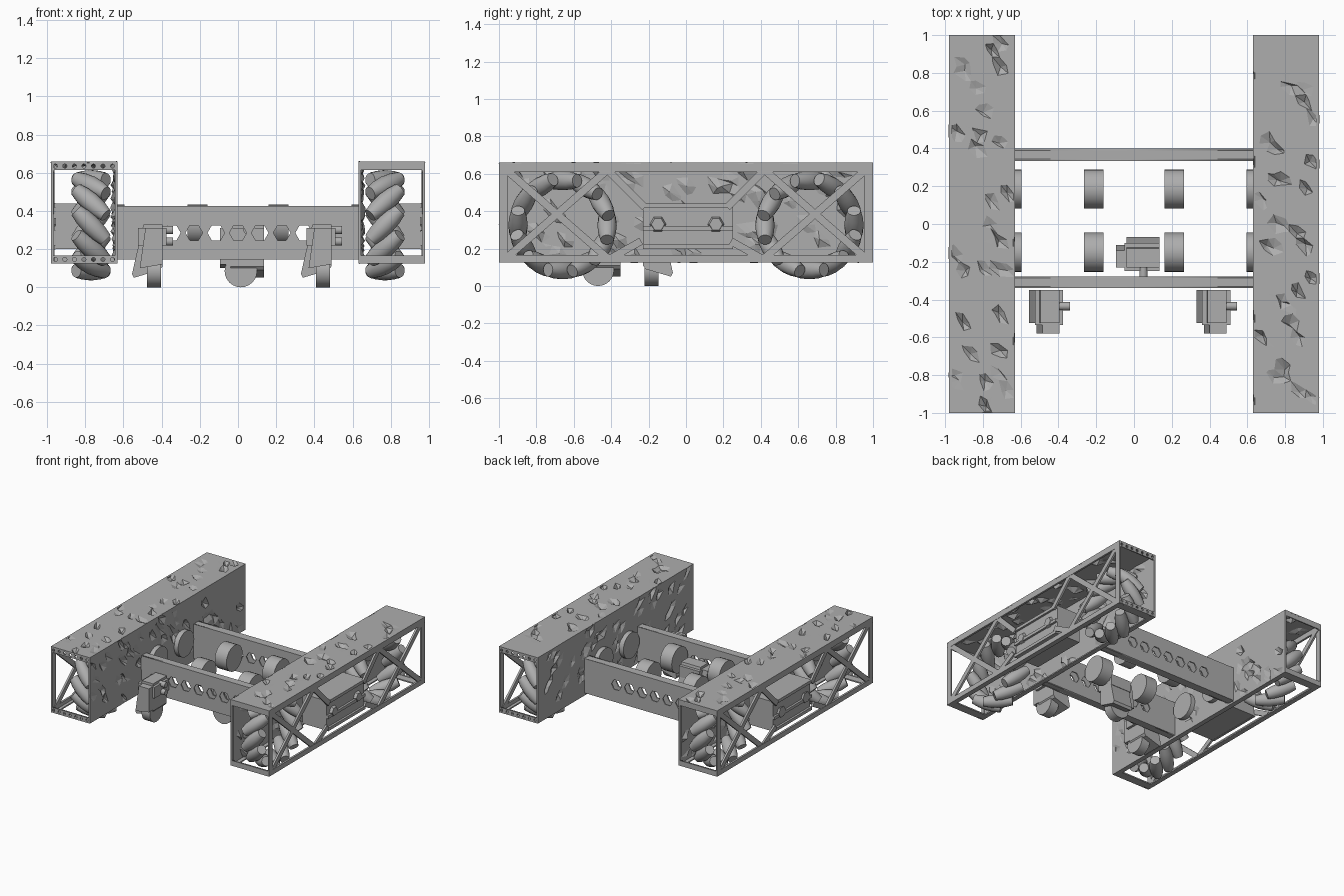
import bpy, bmesh, math, random
from mathutils import Matrix, Vector

random.seed(4)
cube = bpy.data.objects.get("Cube")
if cube:
    bpy.data.objects.remove(cube, do_unlink=True)

grey = bpy.data.materials.new("plain grey")
grey.use_nodes = True
grey.diffuse_color = (0.42, 0.42, 0.42, 1)
grey.node_tree.nodes["Principled BSDF"].inputs["Base Color"].default_value = grey.diffuse_color


def finish(name, bm, matrix=Matrix()):
    bm.transform(matrix)
    bmesh.ops.recalc_face_normals(bm, faces=bm.faces)
    mesh = bpy.data.meshes.new(name)
    bm.to_mesh(mesh)
    bm.free()
    mesh.materials.append(grey)
    ob = bpy.data.objects.new(name, mesh)
    bpy.context.collection.objects.link(ob)
    return ob


def smooth(ob):
    bpy.ops.object.select_all(action='DESELECT')
    ob.select_set(True)
    bpy.context.view_layer.objects.active = ob
    bpy.ops.object.shade_smooth_by_angle(angle=math.radians(35))


def box(name, low, high, matrix=Matrix()):
    low, high = Vector(low), Vector(high)
    bm = bmesh.new()
    bmesh.ops.create_cube(bm, size=1)
    bm.transform(Matrix.Translation((low + high) / 2) @ Matrix.Diagonal((*(high - low), 1)))
    return finish(name, bm, matrix)


def lathe(name, centre, axis, profile, matrix=Matrix(), sides=24):
    """Solid of revolution; profile holds (distance along axis, radius) pairs."""
    bm = bmesh.new()
    rings = []
    for d, r in profile:
        rings.append([bm.verts.new((r * math.cos(k * math.tau / sides),
                                    r * math.sin(k * math.tau / sides), d)) for k in range(sides)])
    for a, b in zip(rings, rings[1:]):
        for k in range(sides):
            n = (k + 1) % sides
            bm.faces.new((a[k], a[n], b[n], b[k]))
    bm.faces.new(rings[0])
    bm.faces.new(rings[-1])
    turn = Vector(axis).to_track_quat('Z', 'Y').to_matrix().to_4x4()
    ob = finish(name, bm, matrix @ Matrix.Translation(centre) @ turn)
    smooth(ob)


def disc(name, centre, axis, radius, width, matrix=Matrix()):
    h = width / 2
    lathe(name, centre, axis, [(-h, radius), (h, radius)], matrix)


def prism(name, profile, y0, y1, matrix=Matrix()):
    """Extrude an (x, z) outline along y."""
    bm = bmesh.new()
    face = bm.faces.new([bm.verts.new((x, y0, z)) for x, z in profile])
    out = bmesh.ops.extrude_face_region(bm, geom=[face])
    moved = [v for v in out["geom"] if isinstance(v, bmesh.types.BMVert)]
    bmesh.ops.translate(bm, verts=moved, vec=(0, y1 - y0, 0))
    return finish(name, bm, matrix)


def perforated(name, centre, width, height, holes, radius, sides):
    """Upright plate across x with a row of round holes."""
    curve = bpy.data.curves.new(name, 'CURVE')
    curve.dimensions, curve.fill_mode, curve.extrude = '2D', 'BOTH', 0.005

    def loop(points):
        sp = curve.splines.new('POLY')
        sp.points.add(len(points) - 1)
        for p, (x, y) in zip(sp.points, points):
            p.co = (x, y, 0, 1)
        sp.use_cyclic_u = True

    w, h = width / 2, height / 2
    loop([(-w, -h), (w, -h), (w, h), (-w, h)])
    for hx in holes:
        loop([(hx + radius * math.cos(k * math.tau / sides),
               radius * math.sin(k * math.tau / sides)) for k in range(sides)])
    temp = bpy.data.objects.new(name + "_outline", curve)
    bpy.context.collection.objects.link(temp)
    bpy.context.view_layer.update()
    mesh = bpy.data.meshes.new_from_object(temp.evaluated_get(bpy.context.evaluated_depsgraph_get()))
    bpy.data.objects.remove(temp, do_unlink=True)
    mesh.transform(Matrix.Translation(centre) @ Matrix.Rotation(math.pi / 2, 4, 'X'))
    mesh.materials.clear()
    mesh.materials.append(grey)
    bpy.context.collection.objects.link(bpy.data.objects.new(name, mesh))


def dented_sheet(name, width, length, matrix, depth):
    """Thin sheet with scattered chipped dents pushed along its normal."""
    bm = bmesh.new()
    nx, ny = round(width / 0.04), round(length / 0.04)
    bmesh.ops.create_grid(bm, x_segments=nx, y_segments=ny, size=0.5)
    bm.transform(Matrix.Diagonal((width, length, 1, 1)))
    bmesh.ops.triangulate(bm, faces=bm.faces)
    for v in bm.verts:
        if not v.is_boundary:
            v.co += Vector((random.uniform(-1, 1), random.uniform(-1, 1), 0)) * 0.015
            if random.random() < 0.09:
                v.co.z += depth * random.uniform(0.3, 1)
    ob = finish(name, bm, matrix)
    mod = ob.modifiers.new("thickness", 'SOLIDIFY')
    mod.thickness, mod.offset = 0.008, 0


def strut(name, x, a, b, width=0.04):
    """Flat bar in the side plane from (y, z) point a to b."""
    a, b = Vector((x, *a)), Vector((x, *b))
    half, run = width / 2, (b - a).length
    d = (b - a).normalized()
    side = Vector((1, 0, 0))
    m = Matrix((side, d, side.cross(d))).transposed().to_4x4()
    box(name, (-0.008, 0, -half), (0.008, run, half), Matrix.Translation(a) @ m)


INNER, OUTER, BOTTOM, TOP = 0.635, 0.98, 0.125, 0.66
MID = (INNER + OUTER) / 2
upright = Matrix(((0, 0, 1), (1, 0, 0), (0, 1, 0))).to_4x4()

for s, side in ((1, "left"), (-1, "right")):
    def pod_box(part, low, high):
        box(f"{side}_{part}", (s * low[0], *low[1:]), (s * high[0], *high[1:]))

    # Solid top and inner wall of the pod
    dented_sheet(f"{side}_pod_top", OUTER - INNER, 2,
                 Matrix.Translation((s * MID, 0, TOP - 0.004)), -0.035)
    dented_sheet(f"{side}_pod_inner_wall", 2, TOP - BOTTOM,
                 Matrix.Translation((s * INNER, 0, (TOP + BOTTOM) / 2)) @ upright, s * 0.03)

    # Outer frame rails and lower edges
    for part, z0, z1 in (("top_rail", 0.61, TOP), ("bottom_rail", BOTTOM, 0.165)):
        pod_box(part, (0.964, -1, z0), (OUTER, 1, z1))
    for part, x0, x1 in (("outer_lip", 0.94, OUTER), ("inner_lip", INNER, 0.67)):
        pod_box(part, (x0, -1, BOTTOM), (x1, 1, 0.135))

    for e, end in ((-1, "front"), (1, "back")):
        # End posts and perforated end bars
        pod_box(f"{end}_post", (0.968, e * 0.955, BOTTOM), (OUTER, e, TOP))
        pod_box(f"{end}_inner_post", (INNER, e * 0.97, BOTTOM), (0.645, e, TOP))
        pod_box(f"{end}_floor_strip", (INNER, e * 0.93, BOTTOM), (OUTER, e, 0.135))
        dots = [k * 0.05 for k in range(-3, 4)] if s == e or s + e == -2 else []
        for level, z in (("lower", BOTTOM + 0.021), ("upper", TOP - 0.025)):
            perforated(f"{side}_{end}_{level}_bar", (s * MID, e * 0.995, z),
                       OUTER - INNER, 0.042, dots, 0.011, 8)

        # Side bracing: a cross at each wheel, arms to the gearbox plate
        x = s * 0.97
        for a, b in (((0.96, 0.62), (0.42, 0.15)), ((0.96, 0.15), (0.42, 0.62)),
                     ((0.42, 0.62), (0.22, 0.42)), ((0.40, 0.15), (0.24, 0.24))):
            strut(f"{side}_{end}_brace", x, (e * a[0], a[1]), (e * b[0], b[1]))

        # Roller wheel: barrels set at 45 degrees round a ring
        for k in range(12):
            ang = k * math.tau / 12
            centre = Vector((s * 0.77, e * 0.66 + 0.238 * math.cos(ang), 0.325 + 0.238 * math.sin(ang)))
            axis = (s, -e * math.sin(ang), e * math.cos(ang))
            lathe(f"{side}_{end}_wheel_roller", centre, axis,
                  [(-0.11, 0.036), (-0.06, 0.047), (0, 0.052), (0.06, 0.047), (0.11, 0.036)], sides=14)

    # Gearbox behind the bracing, with raised frame and shaft bosses
    pod_box("gearbox", (0.74, -0.23, 0.2), (0.955, 0.25, 0.44))
    for z in (0.21, 0.31, 0.43):
        pod_box("gearbox_rib", (0.955, -0.23, z - 0.012), (0.972, 0.25, z + 0.012))
    for y in (-0.15, 0.16):
        lathe(f"{side}_shaft_boss", (s * 0.965, y, 0.33), (1, 0, 0),
              [(-0.012, 0.045), (0.012, 0.035)], sides=6)

    # Motor discs on the wall and further in
    for y in (-0.15, 0.185):
        disc(f"{side}_wall_disc", (s * 0.615, y, 0.33), (1, 0, 0), 0.104, 0.04)
        disc(f"{side}_motor_disc", (s * 0.213, y, 0.33), (1, 0, 0), 0.104, 0.104)

# Cross beams: hollow tubes with lightening holes
for name, y0, y1 in (("front_beam", -0.34, -0.277), ("back_beam", 0.333, 0.40)):
    for y in (y0 + 0.005, y1 - 0.005):
        perforated(name + "_web", (0, y, 0.285), 2 * INNER, 0.28,
                   [k * 0.115 for k in range(-3, 4)], 0.045, 6)
    for z in (0.145, 0.415):
        box(name + "_flange", (-INNER, y0, z), (INNER, y1, z + 0.01))

# Casters: two ahead of the front beam, one turned sideways behind it
turned = Matrix.Rotation(-math.pi / 2, 4, 'Z')
for name, m in (("left_caster", Matrix.Translation((0.44, -0.465, 0))),
                ("right_caster", Matrix.Translation((-0.445, -0.465, 0))),
                ("middle_caster", Matrix.Translation((0.02, -0.18, 0)) @ turned)):
    prism(name + "_bracket", [(-0.05, 0.33), (0.05, 0.33), (0.05, 0.11), (0.035, 0.09),
                              (-0.1, 0.05), (-0.11, 0.07), (-0.09, 0.16)], -0.06, 0.115, m)
    prism(name + "_fork", [(-0.04, 0.31), (0.05, 0.31), (0.05, 0.12), (-0.07, 0.1)],
          -0.115, -0.06, m)
    box(name + "_mount", (-0.08, -0.07, 0.22), (0.07, 0.115, 0.31), m)
    for z in (0.24, 0.3):
        disc(name + "_pin", (0.07, 0.03, z), (1, 0, 0), 0.022, 0.07, m)
    disc(name + "_wheel", (0.005, -0.005, 0.085), (1, 0, 0), 0.085, 0.075, m)
